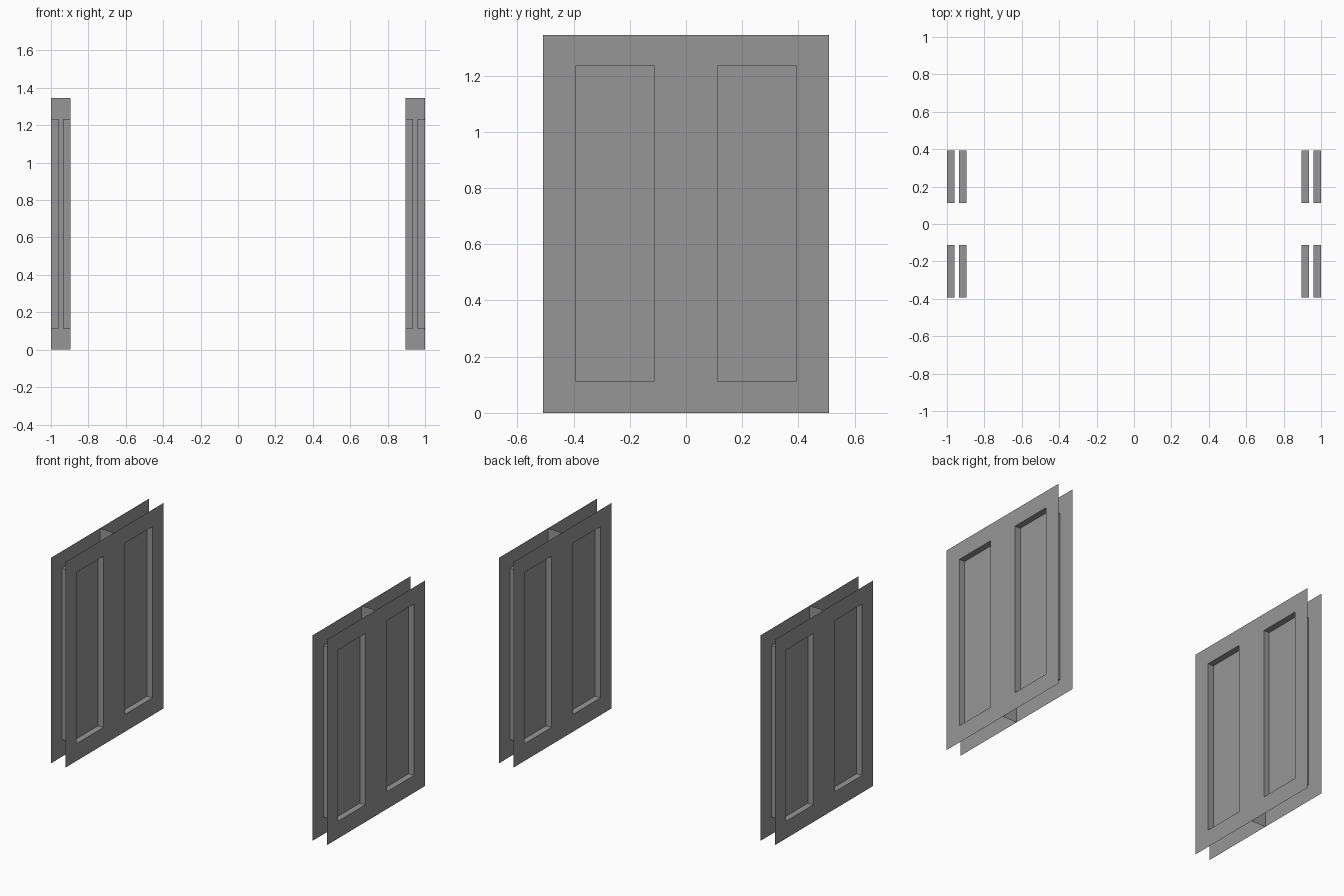
import bpy, bmesh

if "Cube" in bpy.data.objects:
    bpy.data.objects.remove(bpy.data.objects["Cube"])

HEIGHT, HALF_W = 1.345, 0.508        # panel height, half width along y
CENTRE, HALF_T = 0.9475, 0.0525      # panel centre in x, half thickness
DEPTH = 0.04                         # recess depth
YS = [-HALF_W, -0.394, -0.112, 0.112, 0.394, HALF_W]
ZS = [0.0, 0.113, 1.234, HEIGHT]

grey = bpy.data.materials.new("panel grey")
grey.diffuse_color = (0.305, 0.305, 0.305, 1)
grey.use_nodes = True
grey.node_tree.nodes["Principled BSDF"].inputs["Base Color"].default_value = grey.diffuse_color


def finish(name, bm):
    mesh = bpy.data.meshes.new(name)
    bm.to_mesh(mesh)
    bm.free()
    mesh.materials.append(grey)
    bpy.context.collection.objects.link(bpy.data.objects.new(name, mesh))


def sheet(name, x, side):
    """Thin door skin facing +x or -x, with two rectangular recesses."""
    bm = bmesh.new()
    v = [[bm.verts.new((x, y, z)) for z in ZS] for y in YS]
    pockets = []
    for i in range(len(YS) - 1):
        for j in range(len(ZS) - 1):
            quad = [v[i][j], v[i + 1][j], v[i + 1][j + 1], v[i][j + 1]]
            face = bm.faces.new(quad if side > 0 else quad[::-1])
            if j == 1 and i in (1, 3):
                pockets.append(face)
    # push the pockets in towards the middle of the panel
    out = bmesh.ops.extrude_discrete_faces(bm, faces=pockets)["faces"]
    verts = {w for f in out for w in f.verts}
    bmesh.ops.translate(bm, verts=list(verts), vec=(-side * DEPTH, 0, 0))
    finish(name, bm)


def rib(name, cx):
    """Thin upright web joining the two skins at mid width."""
    bm = bmesh.new()
    pts = [(-HALF_T, 0), (HALF_T, 0), (HALF_T, HEIGHT), (-HALF_T, HEIGHT)]
    bm.faces.new([bm.verts.new((cx + x, 0, z)) for x, z in pts])
    finish(name, bm)


for label, cx in (("left", -CENTRE), ("right", CENTRE)):
    for face, side in (("outer" if cx > 0 else "inner", 1),
                       ("inner" if cx > 0 else "outer", -1)):
        sheet(f"{label}_{face}_panel", cx + side * HALF_T, side)
    rib(f"{label}_centre_rib", cx)
